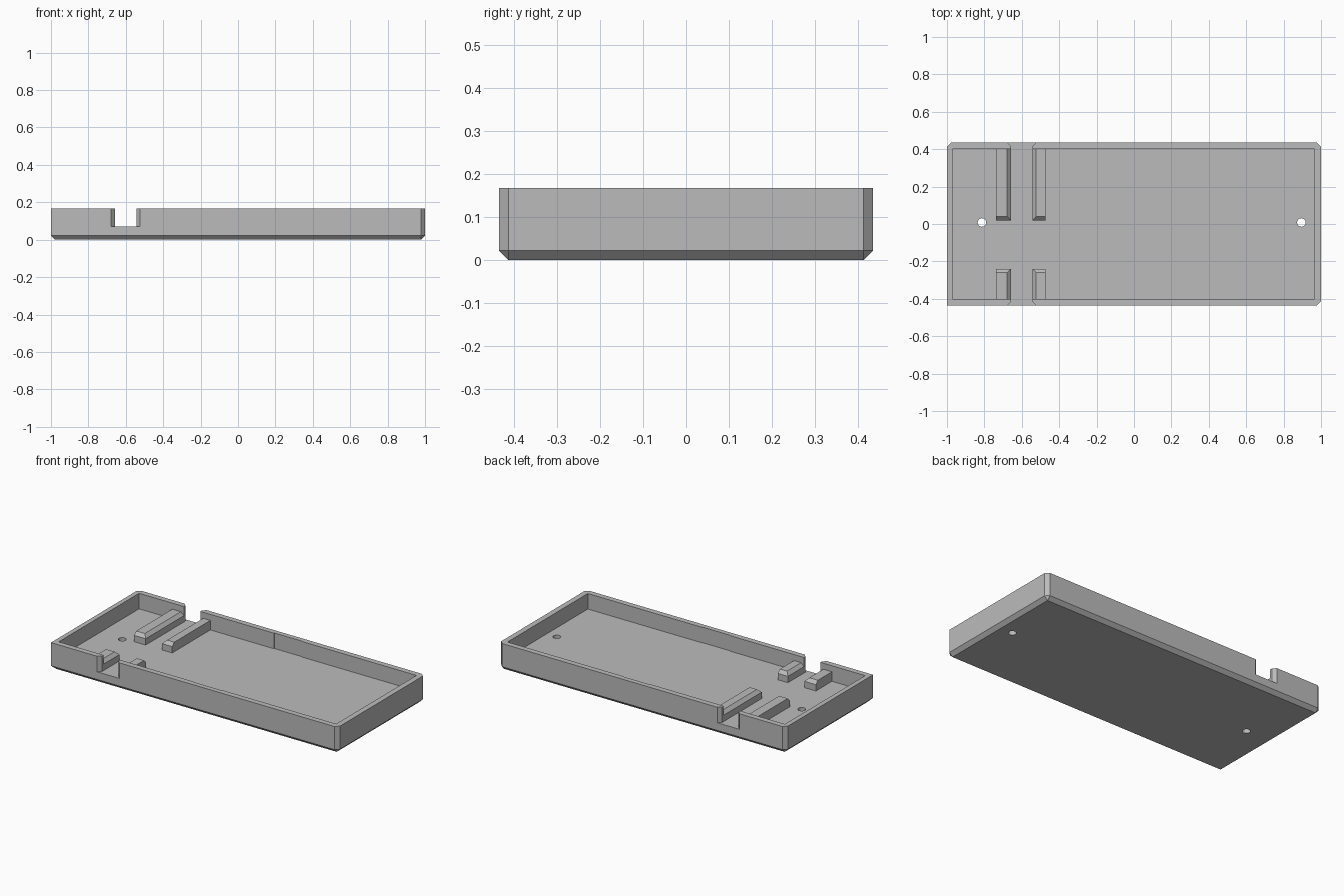
import bpy, bmesh
from mathutils import Matrix

cube = bpy.data.objects.get("Cube")
if cube:
    bpy.data.objects.remove(cube, do_unlink=True)

HALF_X, HALF_Y, TOP = 1.0, 0.435, 0.168
BEVEL, FLOOR = 0.022, 0.07

grey = bpy.data.materials.new("plain_grey")
grey.use_nodes = True
grey.diffuse_color = (0.5, 0.5, 0.5, 1)
grey.node_tree.nodes["Principled BSDF"].inputs["Base Color"].default_value = (0.5, 0.5, 0.5, 1)


def make_object(name, bm):
    bmesh.ops.recalc_face_normals(bm, faces=bm.faces[:])
    mesh = bpy.data.meshes.new(name)
    bm.to_mesh(mesh)
    bm.free()
    mesh.materials.append(grey)
    obj = bpy.data.objects.new(name, mesh)
    bpy.context.collection.objects.link(obj)
    return obj


def hull(name, points):
    bm = bmesh.new()
    for p in points:
        bm.verts.new(p)
    bmesh.ops.convex_hull(bm, input=bm.verts[:])
    bmesh.ops.dissolve_limit(bm, angle_limit=0.01, verts=bm.verts[:], edges=bm.edges[:])
    return make_object(name, bm)


def prism(name, outline, z0, z1):
    bm = bmesh.new()
    face = bm.faces.new([bm.verts.new((x, y, z0)) for x, y in outline])
    grown = bmesh.ops.extrude_face_region(bm, geom=[face])["geom"]
    for v in grown:
        if isinstance(v, bmesh.types.BMVert):
            v.co.z = z1
    return make_object(name, bm)


def cut(target, cutter):
    mod = target.modifiers.new("cut", "BOOLEAN")
    mod.operation, mod.solver, mod.object = "DIFFERENCE", "EXACT", cutter
    bpy.context.view_layer.objects.active = target
    bpy.ops.object.modifier_apply(modifier=mod.name)
    bpy.data.objects.remove(cutter, do_unlink=True)


# Tray block: bevelled bottom rim, three bevelled upright corners, one square
points = []
for sx in (-1, 1):
    for sy in (-1, 1):
        points.append((sx * (HALF_X - BEVEL), sy * (HALF_Y - BEVEL), 0))
        for z in (BEVEL, TOP):
            if sx < 0 and sy < 0:
                points.append((-HALF_X, -HALF_Y, z))
            else:
                points.append((sx * (HALF_X - BEVEL), sy * HALF_Y, z))
                points.append((sx * HALF_X, sy * (HALF_Y - BEVEL), z))
tray = hull("tray", points)

# Hollow interior with shallow wall recesses and a flared slot on each long side
half = [(0.965, 0.4), (0.17, 0.4), (0.17, 0.404), (-0.03, 0.404), (-0.03, 0.4),
        (-0.543, 0.4), (-0.543, 0.415), (-0.498, 0.46), (-0.703, 0.46),
        (-0.658, 0.415), (-0.658, 0.4), (-0.97, 0.4)]
cut(tray, prism("cavity_cutter", half + [(x, -y) for x, y in reversed(half)], FLOOR, 0.3))

# Screw holes through the floor
for x in (-0.813, 0.895):
    bm = bmesh.new()
    bmesh.ops.create_cone(bm, cap_ends=True, segments=16, radius1=0.023, radius2=0.023,
                          depth=0.4, matrix=Matrix.Translation((x, 0.008, 0)))
    cut(tray, make_object("hole_cutter", bm))


# Guide rails, bevelled along the channel side and at the free end
def rail(name, x_channel, x_outer, y_wall, y_end, top=0.13, c=0.02):
    dx = c if x_outer > x_channel else -c
    dy = c if y_wall > y_end else -c
    pts = [(x, y, FLOOR) for x in (x_channel, x_outer) for y in (y_wall, y_end)]
    pts += [(x, y, top - c) for x in (x_channel, x_outer) for y in (y_wall, y_end)]
    pts += [(x, y, top) for x in (x_channel + dx, x_outer) for y in (y_wall, y_end + dy)]
    hull(name, pts)


for side, xc, xo in (("right", -0.658, -0.738), ("left", -0.543, -0.473)):
    rail("back_rail_" + side, xc, xo, 0.4, 0.02)
    rail("front_rail_" + side, xc, xo, -0.4, -0.24)
